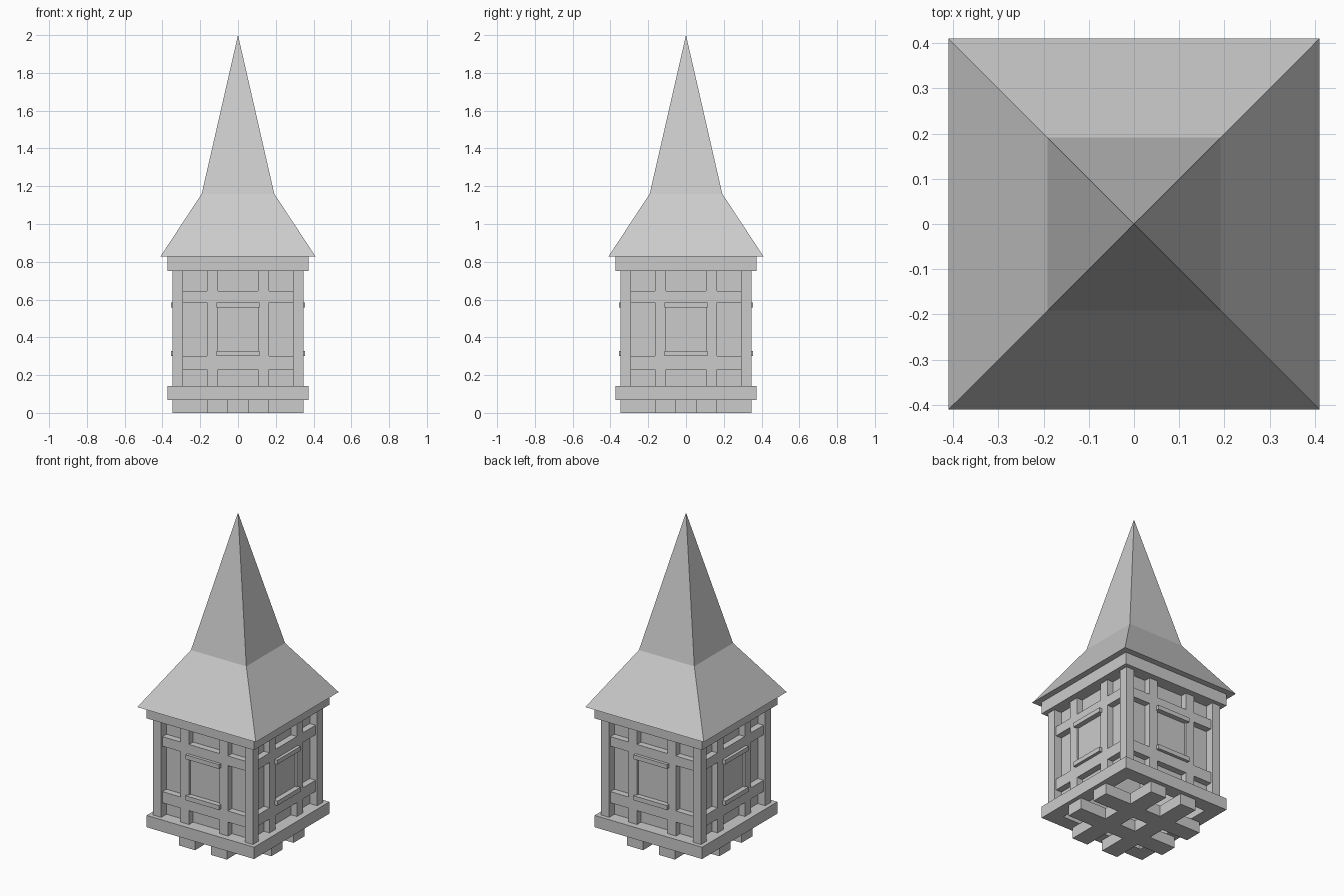
import bpy, bmesh
from mathutils import Matrix, Vector
from math import pi

if "Cube" in bpy.data.objects:
    bpy.data.objects.remove(bpy.data.objects["Cube"])


def build(name, boxes, sides=1):
    """Object made of boxes (x0,x1,y0,y1,z0,z1), repeated round z on 'sides' sides."""
    bm = bmesh.new()
    for k in range(sides):
        turn = Matrix.Rotation(k * 2 * pi / sides, 4, 'Z')
        for x0, x1, y0, y1, z0, z1 in boxes:
            size = Matrix.Diagonal((x1 - x0, y1 - y0, z1 - z0, 1))
            mid = Matrix.Translation(((x0 + x1) / 2, (y0 + y1) / 2, (z0 + z1) / 2))
            bmesh.ops.create_cube(bm, size=1, matrix=turn @ mid @ size)
    return finish(name, bm)


def finish(name, bm):
    me = bpy.data.meshes.new(name)
    bm.to_mesh(me)
    bm.free()
    ob = bpy.data.objects.new(name, me)
    bpy.context.collection.objects.link(ob)
    return ob


B0, B1, T0, T1 = 0.069, 0.143, 0.752, 0.827   # lower and upper plate heights
POST, RAIL, WIN, PANEL, TRIM = 0.347, 0.335, 0.322, 0.295, 0.354

# crossed floor beams
a, b, L = 0.055, 0.165, 0.347
build("floor_beams_long", [(-b, -a, -L, L, 0, B0), (a, b, -L, L, 0, B0)])
build("floor_beams_cross", [(x0, x1, s * 0.11 - 0.055, s * 0.11 + 0.055, 0, B0)
                            for s in (-1, 1)
                            for x0, x1 in ((-L, -b), (-a, a), (b, L))])

# square plate frames under and over the walls
H, I = 0.373, 0.285
build("sill_frame", [(-H, I, -H, -I, B0, B1)], 4)
build("top_frame", [(-H, I, -H, -I, T0, T1)], 4)

# corner posts
build("corner_posts", [(-POST, -0.29, -POST, -0.29, B1, T0)], 4)

# horizontal rails and short studs on every wall
lo, hi = (0.23, 0.30), (0.585, 0.645)
build("wall_rails", [(-0.29, 0.29, -RAIL, -PANEL, *z) for z in (lo, hi)], 4)
build("wall_studs", [(s * 0.135 - 0.03, s * 0.135 + 0.03, -RAIL, -PANEL, *z)
                     for s in (-1, 1)
                     for z in ((B1, lo[0]), (lo[1], hi[0]), (hi[1], T0))], 4)

# infill panels and shallow window with ledges
build("wall_panels", [(-0.29, 0.29, -PANEL, -PANEL + 0.02, B1, T0)], 4)
build("window_panels", [(-0.105, 0.105, -WIN, -PANEL, lo[1], hi[0])], 4)
build("window_ledges", [(-0.115, 0.115, -TRIM, -WIN + 0.01, *z)
                        for z in ((lo[1], 0.328), (0.558, hi[0]))], 4)

# two-pitch spire roof
bm = bmesh.new()
rings = [[bm.verts.new((sx * r, sy * r, z))
          for sx, sy in ((-1, -1), (1, -1), (1, 1), (-1, 1))]
         for r, z in ((0.411, T1), (0.192, 1.16))]
apex = bm.verts.new(Vector((0, 0, 2)))
low, up = rings
for i in range(4):
    j = (i + 1) % 4
    bm.faces.new((low[i], low[j], up[j], up[i]))
    bm.faces.new((up[i], up[j], apex))
bm.faces.new(low[::-1])
finish("spire_roof", bm)
